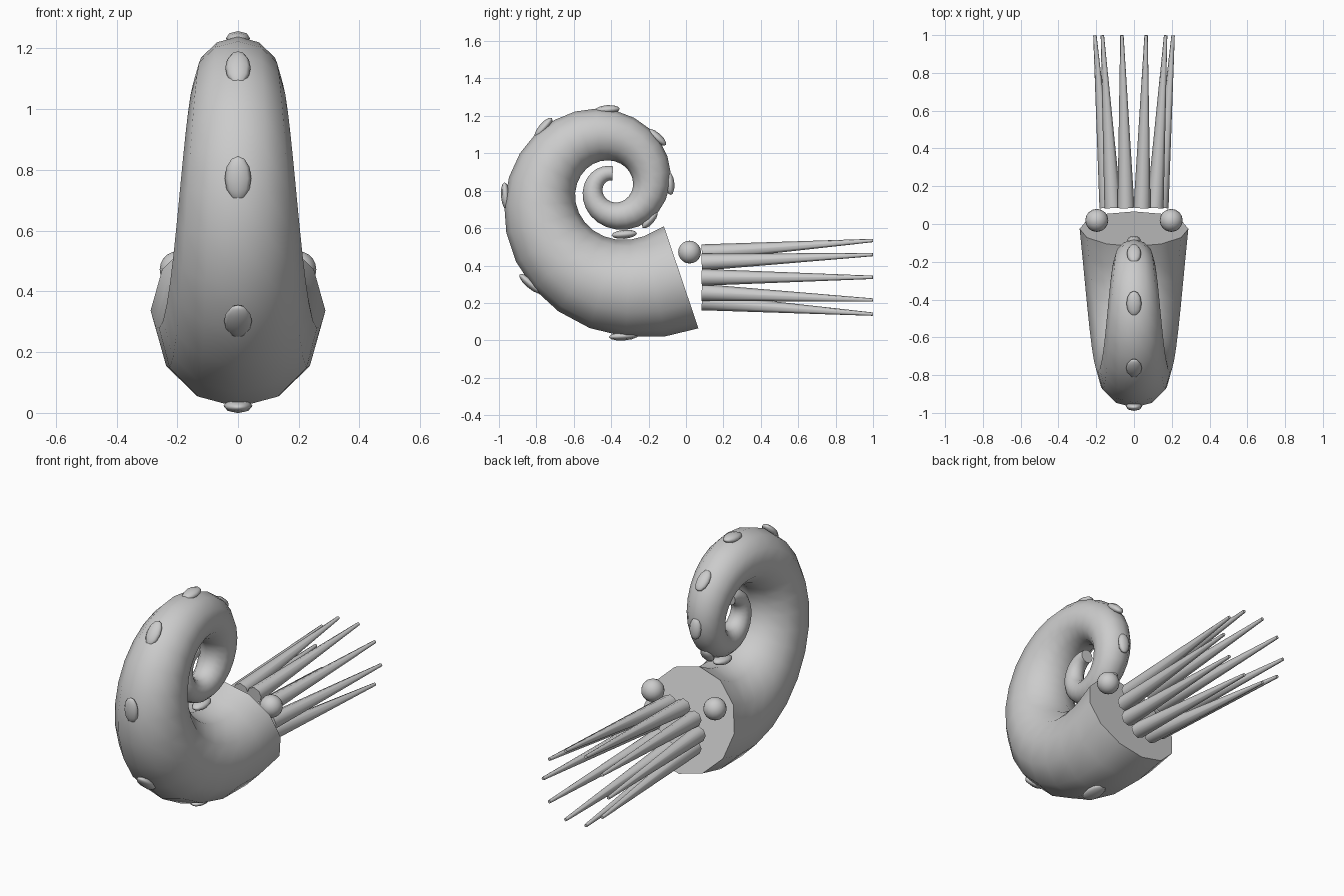
import bpy, bmesh
from math import sin, cos, pi, exp, radians
from mathutils import Vector

if "Cube" in bpy.data.objects:
    bpy.data.objects.remove(bpy.data.objects["Cube"])

CY, CZ = -0.39, 0.815      # spiral centre in the y-z plane
GROW = 0.203               # logarithmic growth per radian
R0, A0 = 0.601, radians(-52.7)
TUBE = 0.479               # tube radius relative to spiral radius


def smooth(ob, angle=50):
    bpy.ops.object.select_all(action='DESELECT')
    ob.select_set(True)
    bpy.context.view_layer.objects.active = ob
    bpy.ops.object.shade_smooth_by_angle(angle=radians(angle))


def centre(phi):
    r = R0 * exp(-GROW * phi)
    return Vector((0, CY + r * cos(A0 - phi), CZ + r * sin(A0 - phi)))


# Shell: 12-sided tube swept along a shrinking spiral
STEPS, SIDES = 40, 12
path = [centre(3.2 * pi * i / STEPS) for i in range(STEPS + 1)]
bm = bmesh.new()
rings = []
for i, p in enumerate(path):
    tangent = (path[max(i - 1, 0)] - path[min(i + 1, STEPS)]).normalized()
    side = Vector((1, 0, 0))
    out = Vector((0, tangent.z, -tangent.y))
    t = TUBE * R0 * exp(-GROW * 3.2 * pi * i / STEPS)
    rings.append([bm.verts.new(p + side * (t * cos(2 * pi * k / SIDES))
                               + out * (t * sin(2 * pi * k / SIDES)))
                  for k in range(SIDES)])
for a, b in zip(rings, rings[1:]):
    for k in range(SIDES):
        n = (k + 1) % SIDES
        bm.faces.new((a[k], a[n], b[n], b[k]))
bm.faces.new(rings[0])
bm.faces.new(rings[-1])
bmesh.ops.recalc_face_normals(bm, faces=bm.faces[:])
mesh = bpy.data.meshes.new("shell")
bm.to_mesh(mesh)
bm.free()
shell = bpy.data.objects.new("shell", mesh)
bpy.context.collection.objects.link(shell)
smooth(shell)


# Bumps: flattened knobs along the outer ridge
def bump(name, y, z, angle, s):
    bpy.ops.mesh.primitive_uv_sphere_add(segments=8, ring_count=6, radius=1,
                                         location=(0, y, z), rotation=(angle, 0, 0))
    ob = bpy.context.object
    ob.name = name
    ob.scale = (0.048 * s, 0.024, 0.08 * s)
    smooth(ob, 80)


for k in range(8):
    angle = radians(-85.8 - 45 * k)
    R = R0 * exp(-GROW * (A0 - angle)) * 1.485
    bump(f"shell_bump_{k + 1}", CY + R * cos(angle), CZ + R * sin(angle),
         angle, 0.955 ** k)
bump("inner_bump", -0.33, 0.567, radians(-85), 0.85)

# Eyes
for name, x in (("left_eye", -0.197), ("right_eye", 0.197)):
    bpy.ops.mesh.primitive_uv_sphere_add(segments=16, ring_count=10, radius=0.061,
                                         location=(x, 0.019, 0.472))
    bpy.context.object.name = name
    smooth(bpy.context.object)

# Tentacles: a spreading ring of ten tapered cones
for k in range(10):
    a = 2 * pi * k / 10
    base = Vector((0.138 * cos(a), 0.086, 0.337 + 0.138 * sin(a)))
    tip = Vector((0.207 * cos(a), 0.999, 0.337 + 0.207 * sin(a)))
    d = tip - base
    bpy.ops.mesh.primitive_cone_add(vertices=8, radius1=0.045, radius2=0.009,
                                    depth=d.length, location=(base + tip) / 2,
                                    rotation=d.to_track_quat('Z', 'Y').to_euler())
    bpy.context.object.name = f"tentacle_{k + 1}"
    smooth(bpy.context.object)
